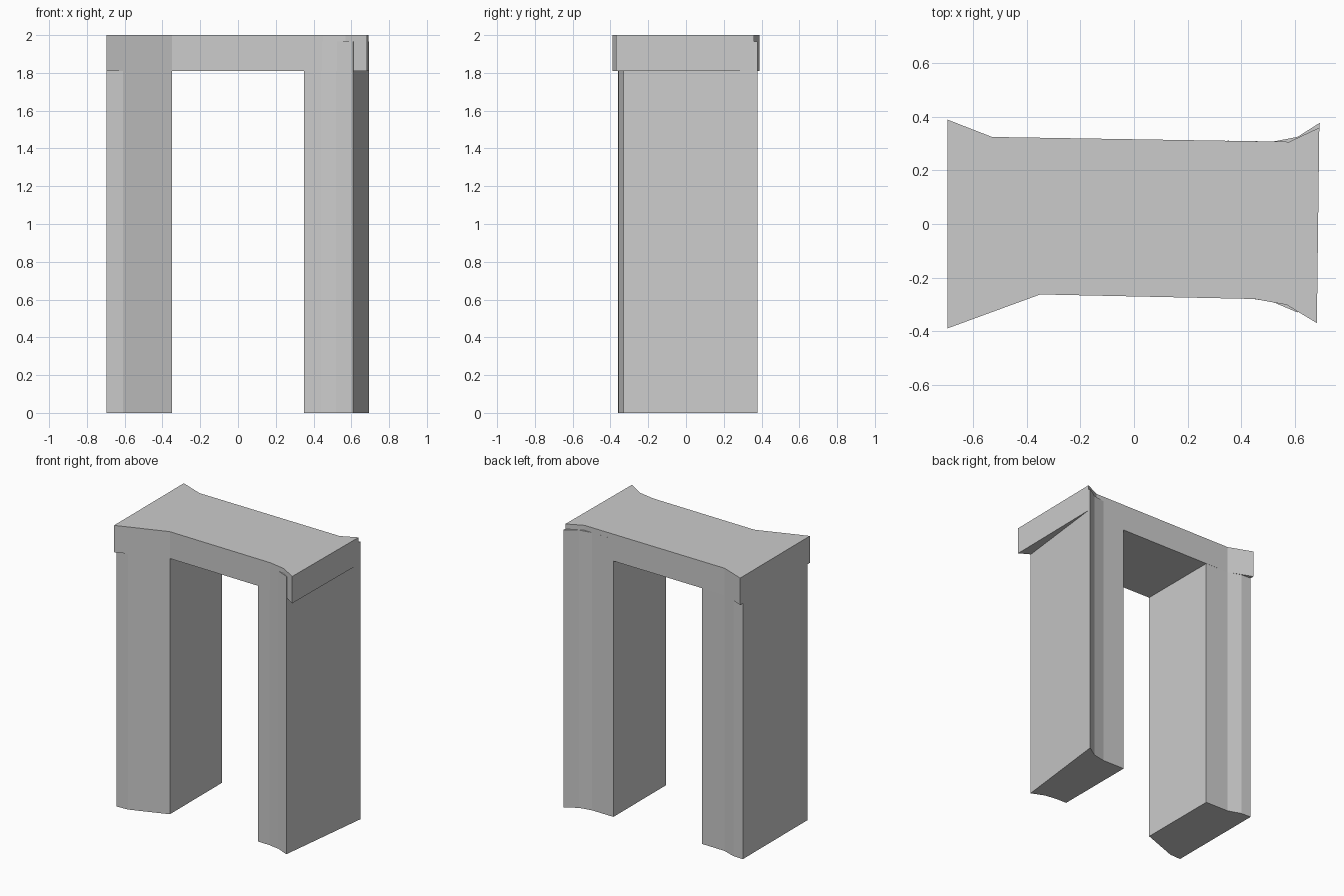
import bpy
import bmesh

if "Cube" in bpy.data.objects:
    bpy.data.objects.remove(bpy.data.objects["Cube"], do_unlink=True)

GREY = (0.6, 0.6, 0.6, 1.0)
stone = bpy.data.materials.new("stone_grey")
stone.use_nodes = True
stone.diffuse_color = GREY
stone.node_tree.nodes["Principled BSDF"].inputs["Base Color"].default_value = GREY


def prism(name, plan, bottom, top):
    """Extrude a counter-clockwise floor plan between two heights."""
    bm = bmesh.new()
    floor = bm.faces.new([bm.verts.new((x, y, bottom)) for x, y in plan])
    out = bmesh.ops.extrude_face_region(bm, geom=[floor])
    raised = [v for v in out["geom"] if isinstance(v, bmesh.types.BMVert)]
    bmesh.ops.translate(bm, verts=raised, vec=(0, 0, top - bottom))
    bmesh.ops.recalc_face_normals(bm, faces=bm.faces[:])
    mesh = bpy.data.meshes.new(name)
    bm.to_mesh(mesh)
    bm.free()
    mesh.materials.append(stone)
    obj = bpy.data.objects.new(name, mesh)
    bpy.context.collection.objects.link(obj)
    return obj


PIER_TOP = 1.965
LINTEL_BOTTOM = 1.81

# Pier on the -x side, with a long splayed front
prism("right_pier", [
    (-0.35, -0.262), (-0.35, 0.321), (-0.53, 0.325), (-0.62, 0.357),
    (-0.697, 0.361), (-0.697, -0.361), (-0.61, -0.357),
], 0, PIER_TOP)

# Pier on the +x side, with flared corners and a slanted outer wall
prism("left_pier", [
    (0.35, -0.276), (0.44, -0.279), (0.52, -0.292), (0.61, -0.33),
    (0.694, 0.378), (0.61, 0.325), (0.52, 0.308), (0.35, 0.311),
], 0, PIER_TOP)

# Lintel spanning both piers, flared at its four corners
prism("lintel", [
    (-0.697, -0.39), (-0.35, -0.263), (0.45, -0.28), (0.57, -0.302),
    (0.683, -0.37), (0.692, 0.36), (0.58, 0.307), (-0.53, 0.325),
    (-0.697, 0.39),
], LINTEL_BOTTOM, 2.0)
